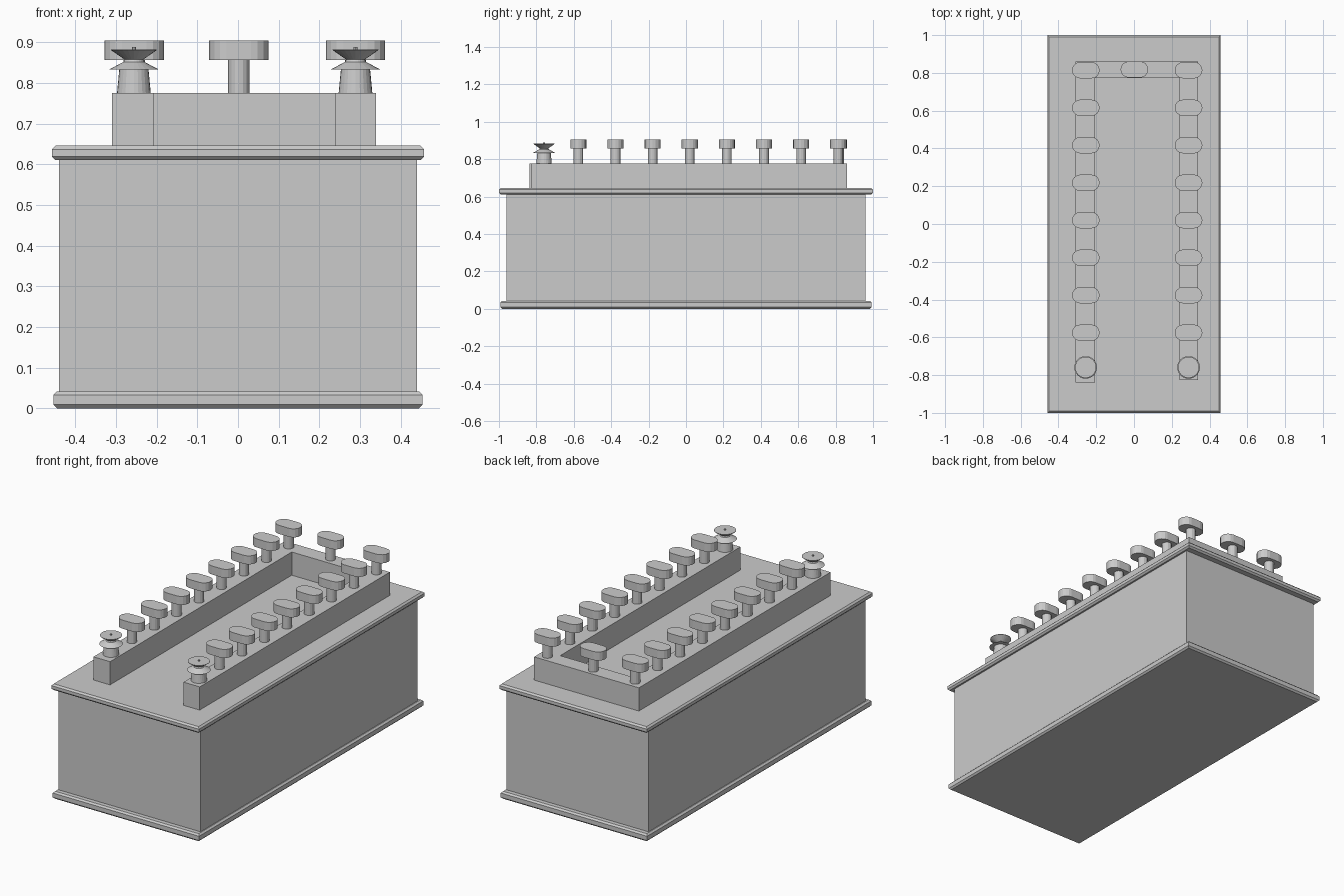
import bpy, bmesh
from math import cos, sin, pi

if "Cube" in bpy.data.objects:
    bpy.data.objects.remove(bpy.data.objects["Cube"])


def finish(name, bm):
    bmesh.ops.recalc_face_normals(bm, faces=bm.faces)
    mesh = bpy.data.meshes.new(name)
    bm.to_mesh(mesh)
    bm.free()
    obj = bpy.data.objects.new(name, mesh)
    bpy.context.collection.objects.link(obj)
    return obj


def prism(name, outline, z0, z1, chamfer=0):
    """Extrude a flat outline from z0 to z1."""
    bm = bmesh.new()
    face = bm.faces.new([bm.verts.new((x, y, z0)) for x, y in outline])
    new = bmesh.ops.extrude_face_region(bm, geom=[face])["geom"]
    top = [v for v in new if isinstance(v, bmesh.types.BMVert)]
    bmesh.ops.translate(bm, verts=top, vec=(0, 0, z1 - z0))
    bmesh.ops.recalc_face_normals(bm, faces=bm.faces)
    if chamfer:
        rim = [e for e in bm.edges if abs(e.verts[0].co.z - e.verts[1].co.z) < 1e-5]
        bmesh.ops.bevel(bm, geom=rim, offset=chamfer, segments=1, affect="EDGES")
    return finish(name, bm)


def rect(hx, hy):
    return [(-hx, -hy), (hx, -hy), (hx, hy), (-hx, hy)]


def lathe(name, profile, x, y, n=24):
    """Closed solid of revolution from (radius, z) pairs."""
    bm = bmesh.new()
    rings = [[bm.verts.new((x + r * cos(2 * pi * i / n), y + r * sin(2 * pi * i / n), z))
              for i in range(n)] for r, z in profile]
    for a, b in zip(rings, rings[1:]):
        for i in range(n):
            j = (i + 1) % n
            bm.faces.new((a[i], a[j], b[j], b[i]))
    bm.faces.new(rings[0])
    bm.faces.new(rings[-1])
    return finish(name, bm)


def stadium(x, y, half, r, n=8):
    right = [(x + half - r + r * cos(a), y + r * sin(a))
             for a in (-pi / 2 + pi * i / n for i in range(n + 1))]
    left = [(2 * x - px, 2 * y - py) for px, py in right]
    return right + left


# Case and chamfered plates
prism("base_plate", rect(0.454, 0.993), 0, 0.042, 0.009)
prism("case_body", rect(0.44, 0.96), 0.04, 0.615)
prism("lid_plate", rect(0.458, 1.0), 0.611, 0.646, 0.009)

# U-shaped rail on the lid
prism("rail", [(-0.31, -0.838), (-0.207, -0.838), (-0.207, 0.772), (0.24, 0.772),
               (0.24, -0.825), (0.34, -0.825), (0.34, 0.86), (-0.31, 0.86)], 0.64, 0.776)

# Knobs along both arms and at the middle of the back
spots = [(x, 0.814 - 0.1985 * i) for x in (-0.255, 0.289) for i in range(8)]
spots.append((0.002, 0.818))
for x, y in spots:
    lathe("knob_stem", [(0.026, 0.77), (0.026, 0.86)], x, y, 16)
    prism("knob_cap", stadium(x, y, 0.073, 0.043), 0.857, 0.905)

# Flared terminals at the open ends
terminal = [(0.042, 0.77), (0.036, 0.833), (0.06, 0.834), (0.026, 0.852),
            (0.023, 0.858), (0.056, 0.881), (0.056, 0.883)]
for x in (-0.256, 0.289):
    lathe("terminal", terminal, x, -0.759)
    lathe("terminal_pin", [(0.005, 0.87), (0.005, 0.889)], x, -0.759, 8)
